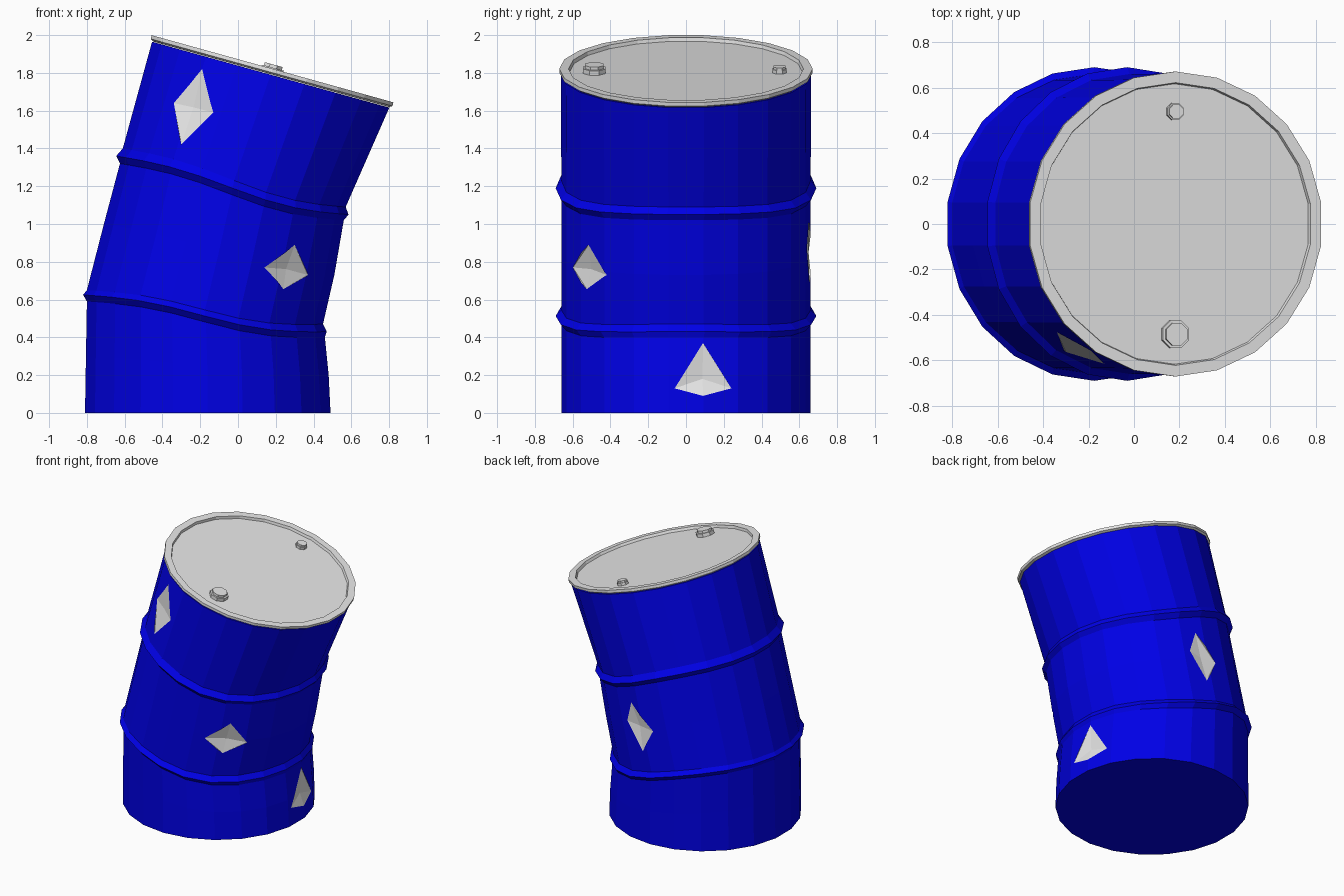
import bpy, bmesh
from math import sin, cos, pi, atan2
from mathutils import Vector, Matrix
from mathutils.bvhtree import BVHTree

if "Cube" in bpy.data.objects:
    bpy.data.objects.remove(bpy.data.objects["Cube"])

SIDES = 22
STEP = 2 * pi / SIDES


def material(name, color):
    m = bpy.data.materials.new(name)
    m.use_nodes = True
    m.diffuse_color = color
    bsdf = next(n for n in m.node_tree.nodes if n.type == 'BSDF_PRINCIPLED')
    bsdf.inputs["Base Color"].default_value = color
    return m


blue = material("blue paint", (0, 0, 0.8, 1))
metal = material("bare metal", (0.8, 0.8, 0.8, 1))


def finish(bm, name, mats):
    bmesh.ops.recalc_face_normals(bm, faces=bm.faces)
    mesh = bpy.data.meshes.new(name)
    bm.to_mesh(mesh)
    for m in mats:
        mesh.materials.append(m)
    obj = bpy.data.objects.new(name, mesh)
    bpy.context.scene.collection.objects.link(obj)
    return obj


def skin(bm, loops):
    """Join vertex loops with quads and close both ends."""
    for a, b in zip(loops, loops[1:]):
        n = len(a)
        for i in range(n):
            j = (i + 1) % n
            bm.faces.new((a[i], a[j], b[j], b[i]))
    bm.faces.new(loops[0])
    bm.faces.new(loops[-1])


# Bent drum wall: left x, left z, right x, right z, radius in y, rib sag
rings = [
    (-.81, 0, .49, 0, .66, 0),
    (-.805, .3, .48, .2, .66, .4),
    (-.80, .59, .46, .40, .66, 1),
    (-.82, .625, .47, .43, .69, 1),
    (-.80, .65, .45, .47, .66, 1),
    (-.71, 1.0, .51, .73, .66, .6),
    (-.625, 1.32, .56, 1.02, .66, 1),
    (-.645, 1.36, .585, 1.05, .69, 1),
    (-.61, 1.40, .57, 1.09, .66, 1),
    (-.455, 1.965, .801, 1.616, .662, 0),
]
bm = bmesh.new()
loops = []
for xl, zl, xr, zr, ry, sag in rings:
    loop = []
    for i in range(SIDES):
        a = (i + .5) * STEP
        u = cos(a) / cos(STEP / 2)
        z = (zl + zr) / 2 + u * (zr - zl) / 2
        z -= sag * (.025 * sin(pi * u) + .015 * (1 - u * u))
        loop.append(bm.verts.new(((xl + xr) / 2 + u * (xr - xl) / 2, ry * sin(a), z)))
    loops.append(loop)
skin(bm, loops)
surface = BVHTree.FromBMesh(bm)
body = finish(bm, "drum_body", [blue, metal])
bm.free()

# Scraped dents: outward direction, then outline as (sideways, height)
dents = [
    (Vector((0, -1, 0)), [(-.19, 1.82), (-.13, 1.59), (-.30, 1.42), (-.34, 1.64)]),
    (Vector((0, -1, 0)), [(.30, .89), (.37, .73), (.24, .655), (.14, .77)]),
    (Vector((0, 1, 0)), [(.0, 1.02), (-.18, .85), (-.10, .68), (.04, .87)]),
    (Vector((1, 0, 0)), [(.09, .37), (-.06, .13), (.09, .09), (.24, .13)]),
]
for out, outline in dents:
    hits = []
    for s, z in outline:
        start = out * 3 + (Vector((0, s, z)) if out.x else Vector((s, 0, z)))
        hits.append(surface.ray_cast(start, -out)[0])
    middle = sum(hits, Vector()) / 4
    radial = Vector((middle.x + .08, middle.y, 0)).normalized()
    bm = bmesh.new()
    base = [bm.verts.new(p) for p in hits]
    outer = [bm.verts.new(p + radial * .15) for p in hits]
    tip = bm.verts.new(middle - radial * .015)
    bm.faces.new(outer)
    for i in range(4):
        j = (i + 1) % 4
        bm.faces.new((base[i], base[j], outer[j], outer[i]))
        bm.faces.new((base[i], base[j], tip))
    for f in bm.faces:
        f.material_index = 1
    cutter = finish(bm, "dent_cutter", [blue, metal])
    bm.free()
    cutter.hide_render = True
    mod = body.modifiers.new("dent", 'BOOLEAN')
    mod.operation = 'DIFFERENCE'
    mod.solver = 'EXACT'
    mod.object = cutter
    bpy.context.view_layer.objects.active = body
    bpy.ops.object.modifier_apply(modifier=mod.name)
    bpy.data.objects.remove(cutter)

# Tilted top: lid and plugs share one local frame
frame = Matrix.Translation((.18, 0, 1.81)) @ Matrix.Rotation(atan2(.35, 1.26), 4, 'Y')


def lathe(name, profile, sides, y=0):
    bm = bmesh.new()
    loops = []
    for r, z in profile:
        angles = [(i + .5) * 2 * pi / sides for i in range(sides)]
        loops.append([bm.verts.new((r * cos(a), y + r * sin(a), z)) for a in angles])
    skin(bm, loops)
    bm.transform(frame)
    obj = finish(bm, name, [metal])
    bm.free()
    return obj


lathe("lid", [(.655, -.018), (.671, -.008), (.671, .012),
              (.622, .012), (.617, -.007)], SIDES)
lathe("large_plug", [(.065, -.01), (.065, .018), (.053, .018), (.053, .035)], 8, -.485)
lathe("small_plug", [(.04, -.01), (.04, .012), (.034, .012), (.034, .025)], 8, .495)
